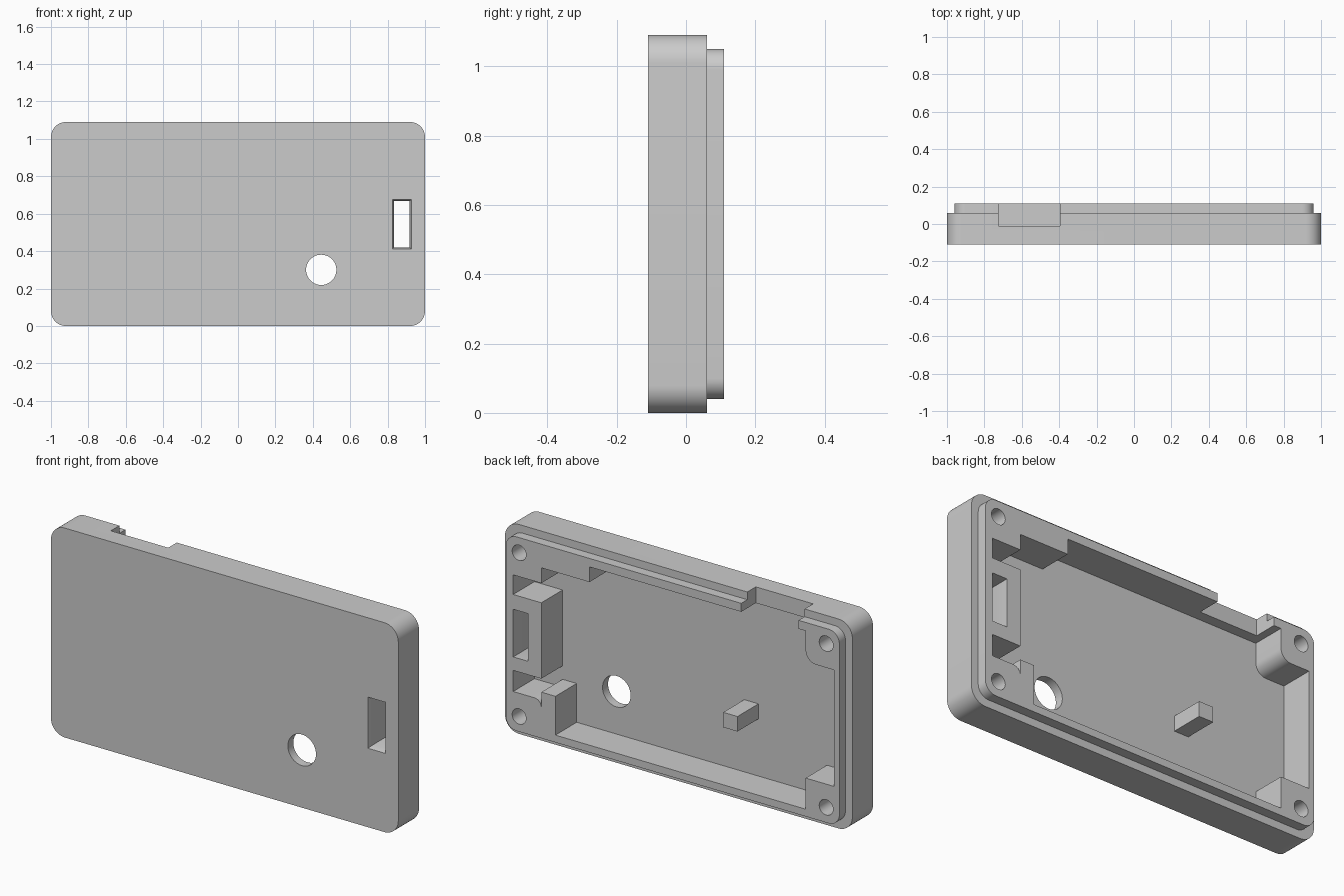
import bpy, bmesh
from math import cos, sin, radians

if "Cube" in bpy.data.objects:
    bpy.data.objects.remove(bpy.data.objects["Cube"])


def arc(cx, cz, r, a0, a1, n=12):
    return [(cx + r * cos(radians(a0 + (a1 - a0) * i / n)),
             cz + r * sin(radians(a0 + (a1 - a0) * i / n))) for i in range(n + 1)]


def rect(x0, x1, z0, z1):
    return [(x0, z0), (x1, z0), (x1, z1), (x0, z1)]


def round_rect(x0, x1, z0, z1, r):
    return (arc(x1 - r, z0 + r, r, -90, 0) + arc(x1 - r, z1 - r, r, 0, 90)
            + arc(x0 + r, z1 - r, r, 90, 180) + arc(x0 + r, z0 + r, r, 180, 270))


def circle(x, z, r, n=40):
    return arc(x, z, r, 0, 360, n)[:-1]


def prism(name, front, y0, y1, back=None):
    """Solid between a front profile at y0 and a back profile at y1."""
    bm = bmesh.new()
    a = [bm.verts.new((x, y0, z)) for x, z in front]
    b = [bm.verts.new((x, y1, z)) for x, z in (back or front)]
    bm.faces.new(a)
    bm.faces.new(b[::-1])
    for i in range(len(a)):
        j = (i + 1) % len(a)
        bm.faces.new((a[j], a[i], b[i], b[j]))
    bmesh.ops.recalc_face_normals(bm, faces=bm.faces)
    me = bpy.data.meshes.new(name)
    bm.to_mesh(me)
    bm.free()
    ob = bpy.data.objects.new(name, me)
    bpy.context.collection.objects.link(ob)
    return ob


def combine(target, tool, op):
    mod = target.modifiers.new(op, 'BOOLEAN')
    mod.operation, mod.object, mod.solver = op, tool, 'EXACT'
    bpy.context.view_layer.objects.active = target
    bpy.ops.object.modifier_apply(modifier=mod.name)
    bpy.data.objects.remove(tool)


FRONT, FLOOR, SHOULDER, BACK = -0.11, -0.065, 0.06, 0.11

# Outer shell with the stepped mating lip
case = prism("case_shell", round_rect(-1, 1, 0, 1.09, 0.08), FRONT, SHOULDER)
lip = prism("lip", round_rect(-0.96, 0.96, 0.04, 1.05, 0.06), -0.09, BACK)
combine(case, lip, 'UNION')

# Pocket outline: leaves the corner posts and the slot block standing
pocket = [(0.918, 0.847), (0.756, 0.847), (0.756, 0.927), (0.479, 0.927),
          (0.479, 1.006), (-0.766, 1.006)]
pocket += arc(-0.826, 0.906, 0.06, 0, -90)
pocket += [(-0.93, 0.846), (-0.93, 0.24), (-0.766, 0.24), (-0.766, 0.078),
           (0.675, 0.078), (0.675, 0.28), (0.756, 0.28)]
pocket += arc(0.796, 0.2, 0.04, 180, 90)
pocket += [(0.918, 0.24), (0.918, 0.35), (0.756, 0.35), (0.756, 0.745), (0.918, 0.745)]
combine(case, prism("pocket", pocket, FLOOR, 0.2), 'DIFFERENCE')

# Cable notch through the top wall
combine(case, prism("notch", rect(-0.725, -0.395, 0.99, 1.2), -0.01, 0.2), 'DIFFERENCE')

# Blind screw holes in the corner posts
for x in (-0.884, 0.884):
    for z in (0.119, 0.971):
        combine(case, prism("screw_hole", circle(x, z, 0.04), -0.04, 0.2), 'DIFFERENCE')

# Round window, and the slot with its flared front mouth
combine(case, prism("window", circle(0.445, 0.3, 0.081), -0.2, 0), 'DIFFERENCE')
combine(case, prism("slot", rect(0.834, 0.918, 0.42, 0.668), -0.2, 0.2), 'DIFFERENCE')
combine(case, prism("slot_mouth", rect(0.822, 0.93, 0.408, 0.68), -0.12, -0.08,
                    rect(0.834, 0.918, 0.42, 0.668)), 'DIFFERENCE')

# Support peg on the floor
combine(case, prism("peg", rect(-0.372, -0.29, 0.376, 0.454), -0.09, BACK - 0.002), 'UNION')

bpy.ops.object.select_all(action='DESELECT')
case.select_set(True)
bpy.context.view_layer.objects.active = case
bpy.ops.object.shade_smooth_by_angle(angle=radians(30))
